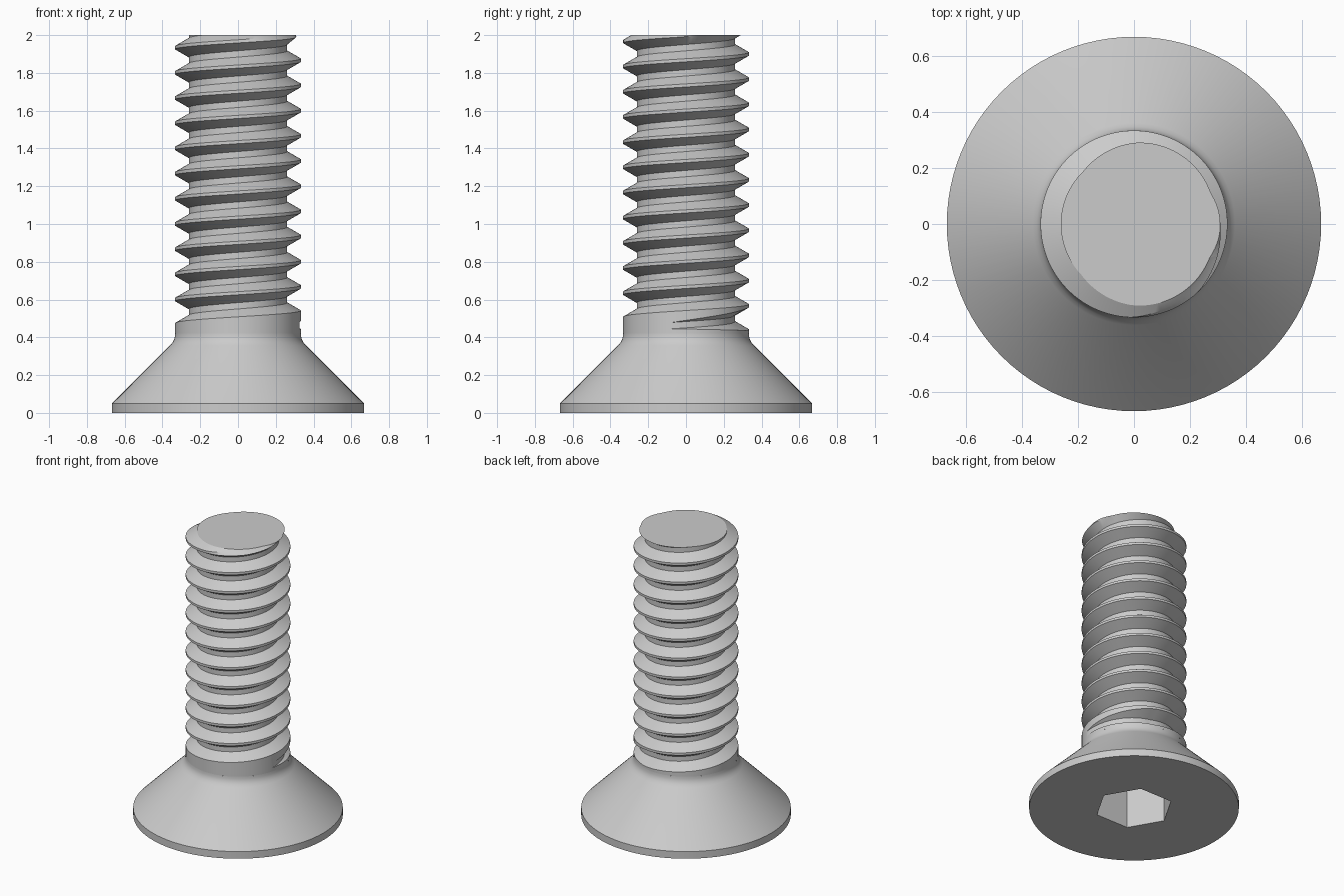
import bpy, bmesh, math

if "Cube" in bpy.data.objects:
    bpy.data.objects.remove(bpy.data.objects["Cube"], do_unlink=True)

steel = bpy.data.materials.new("steel_grey")
steel.use_nodes = True
grey = (0.6, 0.6, 0.6, 1)
steel.diffuse_color = grey
steel.node_tree.nodes["Principled BSDF"].inputs["Base Color"].default_value = grey

N = 96                           # segments per turn
R, DEPTH = 0.333, 0.0722         # thread major radius and groove depth
PITCH = 0.4 / 3
ROOT, FLANK = PITCH / 8, PITCH * 5 / 16  # half root width, axial flank width
COLLAR_Z, TOP = 0.42, 2.0


def finish(bm, name):
    bmesh.ops.recalc_face_normals(bm, faces=bm.faces)
    mesh = bpy.data.meshes.new(name)
    bm.to_mesh(mesh)
    bm.free()
    mesh.materials.append(steel)
    obj = bpy.data.objects.new(name, mesh)
    bpy.context.collection.objects.link(obj)
    bpy.ops.object.select_all(action='DESELECT')
    obj.select_set(True)
    bpy.context.view_layer.objects.active = obj
    bpy.ops.object.shade_smooth_by_angle(angle=math.radians(25))


def polar(bm, r, a, z):
    return bm.verts.new((r * math.cos(a), r * math.sin(a), z))


def ring(bm, r, z, n=N, turn=0.0):
    return [polar(bm, r, turn + math.tau * i / n, z) for i in range(n)]


def bridge(bm, a, b):
    n = len(a)
    for i in range(n):
        bm.faces.new((a[i], a[(i + 1) % n], b[(i + 1) % n], b[i]))


def loop_edges(bm, loop):
    return [bm.edges.get((v, loop[i - 1])) or bm.edges.new((v, loop[i - 1]))
            for i, v in enumerate(loop)]


# Countersunk head: turned profile with a fillet into the collar
bm = bmesh.new()
profile = [(0.667, 0), (0.667, 0.05), (0.36, 0.357), (0.347, 0.372),
           (0.338, 0.389), (0.334, 0.405), (R, COLLAR_Z)]
rings = [ring(bm, r, z) for r, z in profile]
for low, high in zip(rings, rings[1:]):
    bridge(bm, low, high)

# Hexagonal drive socket sunk into the underside
mouth = ring(bm, 0.25, 0, 6)
floor = ring(bm, 0.25, 0.27, 6)
bridge(bm, mouth, floor)
bm.faces.new(floor)
bmesh.ops.triangle_fill(bm, use_beauty=True,
                        edges=loop_edges(bm, rings[0]) + loop_edges(bm, mouth))
finish(bm, "countersunk_head")

# Threaded shank: one helical groove that fades in above a plain collar
bm = bmesh.new()
start = -0.23
base = ring(bm, R, COLLAR_Z, N, start)
cols = []
count = int(N * (TOP - COLLAR_Z) / PITCH) + 2 * N
for i in range(count):
    a = start + math.tau * i / N
    fade = min(1, (a - start) / 1.5)
    zc = 0.467 + PITCH * a / math.tau
    lip, root = ROOT + fade * FLANK, R - fade * DEPTH
    col = []
    for r, dz in ((R, -lip), (root, -ROOT), (root, ROOT), (R, lip)):
        z = zc + dz
        # the crest is worn down where it meets the tip
        col.append(polar(bm, min(r, 0.295 + 1.5 * abs(TOP - z)), a, z))
    cols.append(col)

for i in range(count - 1):
    a, b = cols[i], cols[i + 1]
    for k in range(3):
        bm.faces.new((a[k], b[k], b[k + 1], a[k + 1]))
    if i + 1 + N < count:
        bm.faces.new((a[3], b[3], cols[i + 1 + N][0], cols[i + N][0]))
for i in range(N - 1):
    bm.faces.new((base[i], base[i + 1], cols[i + 1][0], cols[i][0]))
bm.faces.new([base[-1], base[0]] + cols[0] + [cols[N][0], cols[N - 1][0]])

# Flat tip
cut = bmesh.ops.bisect_plane(bm, geom=bm.verts[:] + bm.edges[:] + bm.faces[:],
                             plane_co=(0, 0, TOP), plane_no=(0, 0, 1), clear_outer=True)
rim = [e for e in cut["geom_cut"] if isinstance(e, bmesh.types.BMEdge)]
bmesh.ops.contextual_create(bm, geom=rim)
finish(bm, "threaded_shank")
